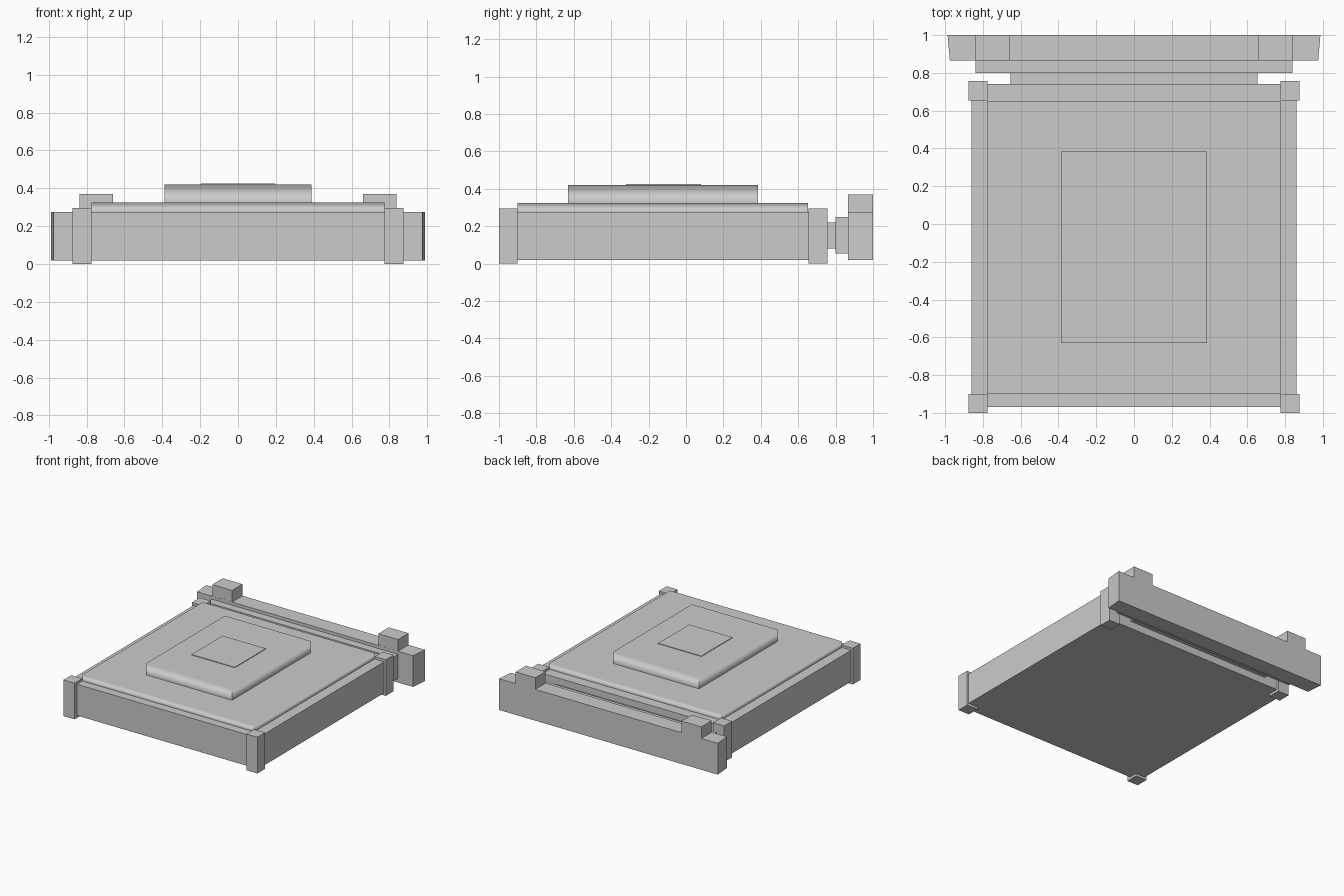
import bpy, bmesh

if "Cube" in bpy.data.objects:
    bpy.data.objects.remove(bpy.data.objects["Cube"], do_unlink=True)

gray = bpy.data.materials.new("light_gray")
gray.use_nodes = True
gray.diffuse_color = (0.6, 0.6, 0.6, 1)
gray.node_tree.nodes["Principled BSDF"].inputs["Base Color"].default_value = (0.6, 0.6, 0.6, 1)


def block(name, x, y, z, flare=0.0, soft=False):
    """Box between limits; flare widens the back end, soft blends the sides into the top."""
    bm = bmesh.new()
    bmesh.ops.create_cube(bm, size=1)
    for v in bm.verts:
        c = v.co.copy()
        v.co = [lim[0] + (lim[1] - lim[0]) * (t + 0.5) for lim, t in zip((x, y, z), c)]
        if c.y > 0:
            v.co.x += flare * (1 if c.x > 0 else -1)
    bm.normal_update()
    if soft:
        # Open underside, hard corner edges, smooth upper rim
        bmesh.ops.delete(bm, geom=[f for f in bm.faces if f.normal.z < -0.5], context='FACES_ONLY')
        for f in bm.faces:
            f.smooth = True
        for e in bm.edges:
            a, b = e.verts
            e.smooth = abs(a.co.z - b.co.z) < 0.001
    mesh = bpy.data.meshes.new(name)
    bm.to_mesh(mesh)
    bm.free()
    mesh.materials.append(gray)
    obj = bpy.data.objects.new(name, mesh)
    bpy.context.collection.objects.link(obj)
    if soft:
        mod = obj.modifiers.new("top_weighted_shading", 'WEIGHTED_NORMAL')
        mod.weight = 100
        mod.keep_sharp = True
    return obj


# Main slab with stepped panels on top
block("base_slab", (-0.86, 0.86), (-0.97, 0.74), (0.02, 0.275))
block("upper_deck", (-0.775, 0.775), (-0.9, 0.652), (0.275, 0.325), soft=True)
block("raised_panel", (-0.387, 0.387), (-0.63, 0.385), (0.325, 0.42), soft=True)
block("centre_plate", (-0.195, 0.195), (-0.32, 0.08), (0.42, 0.425))

# Stepped connection and cross bar at the back
block("back_neck", (-0.655, 0.655), (0.73, 0.81), (0.08, 0.22))
block("back_collar", (-0.84, 0.84), (0.8, 0.87), (0.055, 0.25))
block("back_bar", (-0.975, 0.975), (0.865, 1.0), (0.02, 0.275), flare=0.012)

# Mirrored corner posts and bar tabs
for side, s in (("left", 1), ("right", -1)):
    post_x = sorted((s * 0.775, s * 0.875))
    block("front_post_" + side, post_x, (-1.0, -0.9), (0, 0.295))
    block("back_post_" + side, post_x, (0.655, 0.757), (0, 0.295))
    block("bar_tab_" + side, sorted((s * 0.66, s * 0.838)), (0.866, 1.0), (0.27, 0.37))
